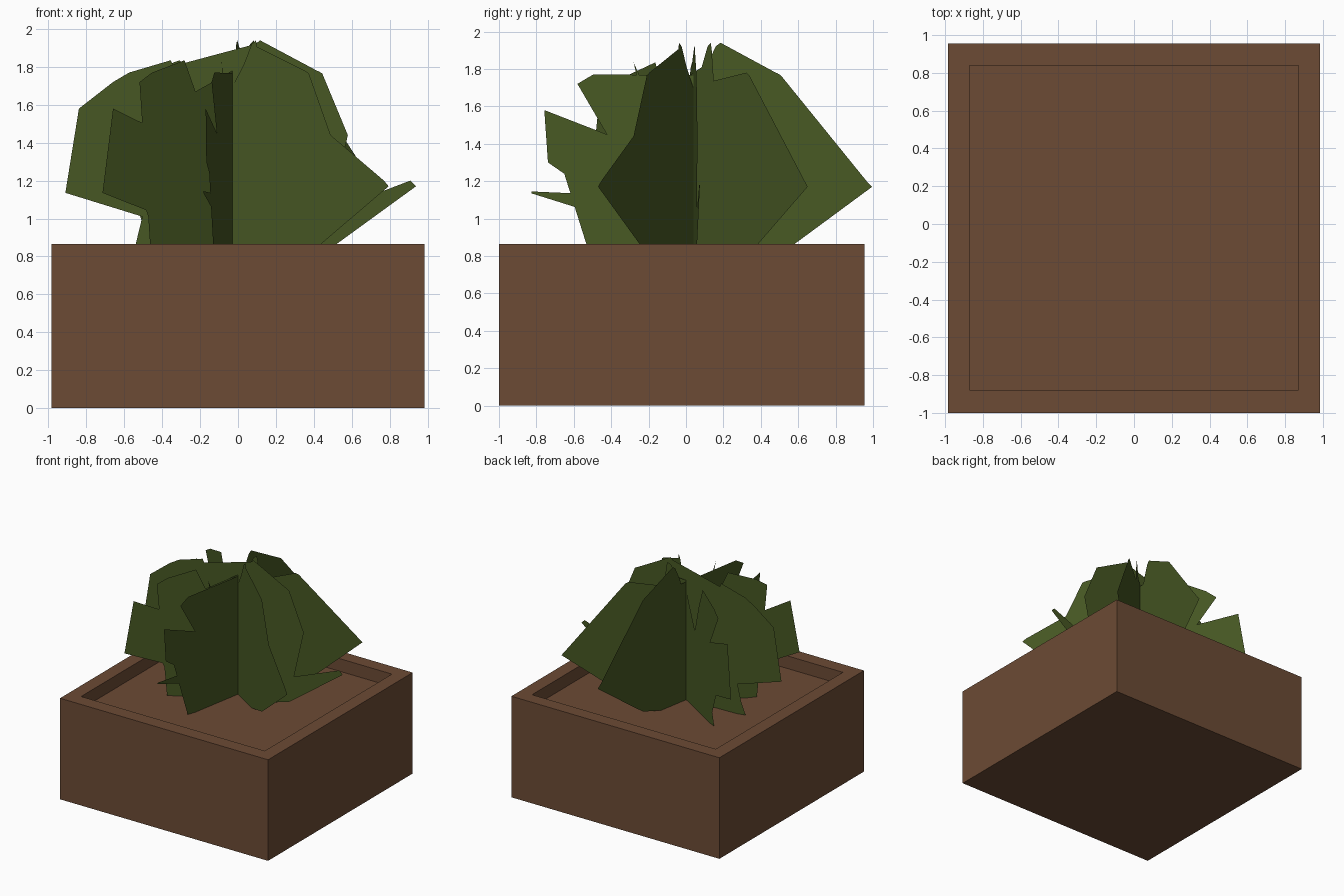
import bpy, bmesh, math

if "Cube" in bpy.data.objects:
    bpy.data.objects.remove(bpy.data.objects["Cube"])


def material(name, colour):
    m = bpy.data.materials.new(name)
    m.diffuse_color = (*colour, 1)
    m.use_nodes = True
    m.node_tree.nodes["Principled BSDF"].inputs["Base Color"].default_value = m.diffuse_color
    return m


def make_object(name, bm, mat):
    mesh = bpy.data.meshes.new(name)
    bm.to_mesh(mesh)
    bm.free()
    mesh.materials.append(mat)
    ob = bpy.data.objects.new(name, mesh)
    bpy.context.collection.objects.link(ob)
    return ob


brown = material("earth_brown", (0.150, 0.070, 0.035))
green = material("leaf_green", (0.063, 0.098, 0.017))

# Planter box with a recessed soil bed
X, Y0, Y1, TOP, SOIL = 0.985, -1.0, 0.955, 0.865, 0.757
bm = bmesh.new()


def ring(x, y0, y1, z):
    return [bm.verts.new((px, py, z)) for px, py in
            ((-x, y0), (x, y0), (x, y1), (-x, y1))]


rings = [ring(X, Y0, Y1, 0), ring(X, Y0, Y1, TOP),
         ring(0.87, -0.88, 0.84, TOP), ring(0.87, -0.88, 0.84, SOIL)]
for a, b in zip(rings, rings[1:]):
    for i in range(4):
        j = (i + 1) % 4
        bm.faces.new((a[i], a[j], b[j], b[i]))
bm.faces.new(rings[0][::-1])
bm.faces.new(rings[-1])
make_object("planter_box", bm, brown)

# Leaf clump outline: distance from the centre axis, height
LEAF = [(0, 0.75), (0.25, 0.75), (0.47, 0.81), (0.55, 0.865), (0.97, 1.17),
        (0.94, 1.2), (0.52, 1.04), (0.61, 1.44), (0.475, 1.765), (0.45, 1.78),
        (0.218, 1.29), (0.10, 1.37), (0.155, 1.90), (0.147, 1.94), (0.12, 1.92),
        (0.07, 1.81), (0, 1.55), (-0.09, 1.35),
        (-0.17, 1.42), (-0.25, 1.67), (-0.325, 1.835),
        (-0.20, 1.30), (-0.31, 1.22), (-0.545, 1.77), (-0.63, 1.72),
        (-0.47, 1.45), (-0.81, 1.58), (-0.79, 1.30), (-0.54, 1.13),
        (-0.88, 1.145), (-0.88, 1.135), (-0.475, 1.01), (-0.51, 0.865),
        (-0.55, 0.765), (-0.40, 0.75)]

# Four flat leaf cards crossing on one upright axis
for n, angle in enumerate((-31.7, 2, 39, 80), 1):
    bm = bmesh.new()
    c, s = math.cos(math.radians(angle)), math.sin(math.radians(angle))
    face = bm.faces.new([bm.verts.new((-0.03 + r * c, 0.04 + r * s, z))
                         for r, z in LEAF])
    bmesh.ops.triangulate(bm, faces=[face])
    make_object(f"leaf_card_{n}", bm, green)
